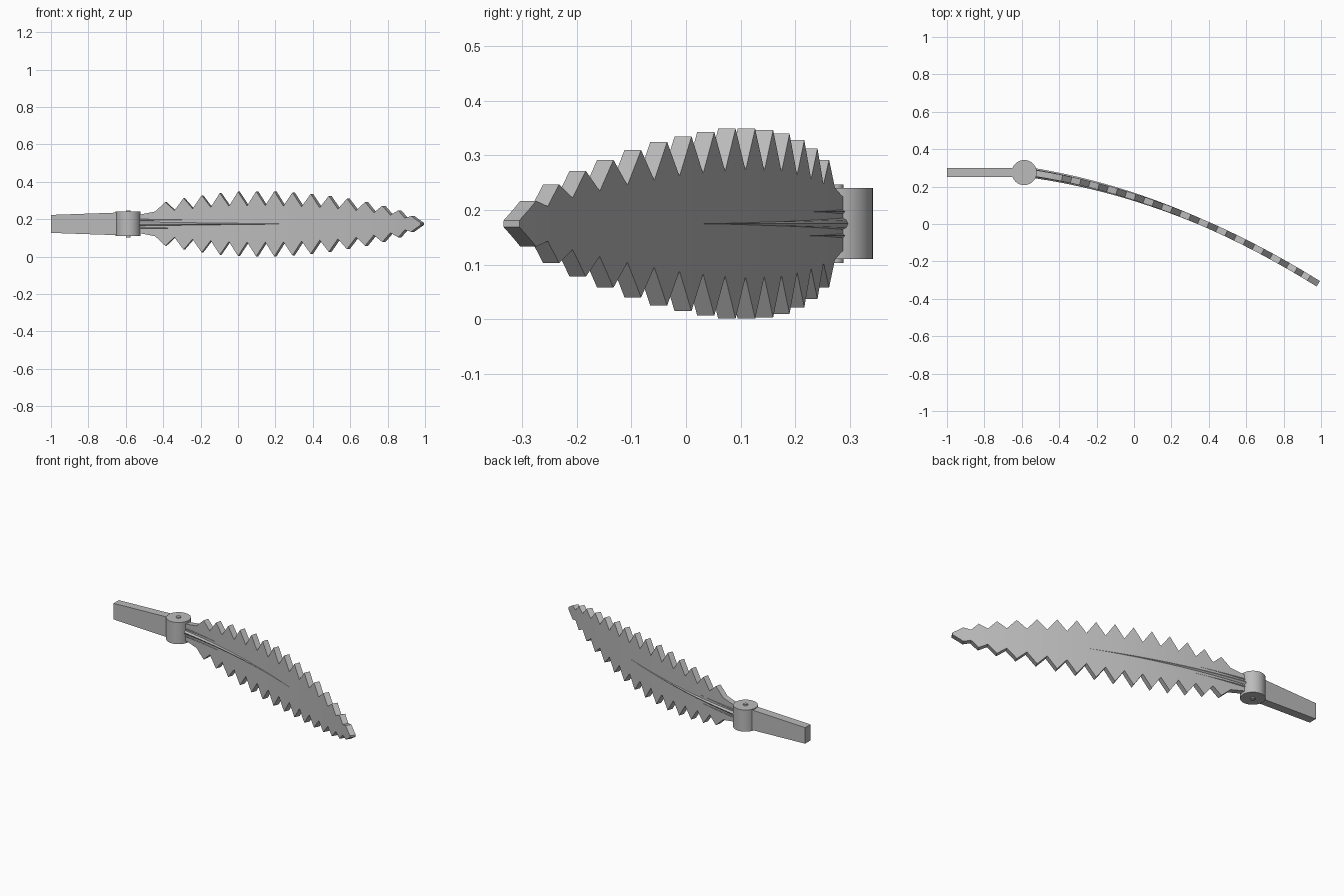
import bpy, bmesh, math
from mathutils import Vector

cube = bpy.data.objects.get("Cube")
if cube:
    bpy.data.objects.remove(cube, do_unlink=True)

MID_Z = 0.175
THICK = 0.034

grey = bpy.data.materials.new("plain grey")
grey.use_nodes = True
GREY = (0.5, 0.5, 0.5, 1)
grey.diffuse_color = GREY
grey.node_tree.nodes["Principled BSDF"].inputs["Base Color"].default_value = GREY


def spine(x):
    """Centre line of the curved leaf, with its sideways normal."""
    point = Vector((x, 0.145 - 0.32 * x - 0.154 * x * x, MID_Z))
    slope = -0.32 - 0.308 * x
    return point, Vector((-slope, 1, 0)).normalized()


def finish(name, bm, angle=25):
    bmesh.ops.recalc_face_normals(bm, faces=bm.faces)
    mesh = bpy.data.meshes.new(name)
    bm.to_mesh(mesh)
    bm.free()
    mesh.materials.append(grey)
    obj = bpy.data.objects.new(name, mesh)
    bpy.context.collection.objects.link(obj)
    bpy.ops.object.select_all(action='DESELECT')
    obj.select_set(True)
    bpy.context.view_layer.objects.active = obj
    bpy.ops.object.shade_smooth_by_angle(angle=math.radians(angle))
    return obj


def skin(name, rings, angle=25):
    """Join equal rings of points into a closed solid."""
    bm = bmesh.new()
    loops = [[bm.verts.new(p) for p in ring] for ring in rings]
    n = len(loops[0])
    for a, b in zip(loops, loops[1:]):
        for i in range(n):
            j = (i + 1) % n
            bm.faces.new((a[i], a[j], b[j], b[i]))
    bm.faces.new(loops[0])
    bm.faces.new(loops[-1])
    return finish(name, bm, angle)


# Serrated leaf: tooth tips and the notches between them
tips = [0.117, 0.138, 0.153, 0.165, 0.172, 0.174, 0.174, 0.168,
        0.16, 0.15, 0.135, 0.117, 0.097, 0.072, 0.042]
tip_x = [-0.385 + 0.0975 * i for i in range(12)] + [0.78, 0.865, 0.935]
outline = [(-0.56, 0.045), (-0.51, 0.052), (-0.44, 0.066)]
for i, (x, h) in enumerate(zip(tip_x, tips)):
    outline.append((x, h))
    if i < len(tips) - 1:
        outline.append(((x + tip_x[i + 1]) / 2, 0.28 * (h + tips[i + 1])))
outline += [(0.955, 0.027), (0.985, 0.006)]

rings = []
for x, h in outline:
    p, side = spine(x)
    rings.append([p + side * THICK / 2 * s + Vector((0, 0, h * t))
                  for s, t in ((1, 1), (1, -1), (-1, -1), (-1, 1))])
skin("serrated_leaf", rings)


def vein(name, end, offset, wide, tall):
    """Tapered rib that sinks into the leaf at its far end."""
    rings = []
    steps = 14
    for k in range(steps + 1):
        f = k / steps
        p, side = spine(-0.57 + (end + 0.57) * f)
        p.z += offset
        w = wide * (1 - f) + 0.001
        d = tall * (1 - f) + THICK / 2 * f
        rings.append([p + side * d * math.cos(a) + Vector((0, 0, w * math.sin(a)))
                      for a in (math.tau * i / 12 for i in range(12))])
    skin(name, rings, 50)


vein("middle_vein", 0.36, 0, 0.014, 0.027)
vein("upper_vein", -0.25, 0.022, 0.007, 0.021)
vein("lower_vein", -0.23, -0.022, 0.007, 0.021)


def cylinder(name, radius, height):
    bm = bmesh.new()
    bmesh.ops.create_cone(bm, cap_ends=True, segments=48, radius1=radius,
                          radius2=radius, depth=height)
    bmesh.ops.translate(bm, verts=bm.verts, vec=(-0.587, 0.275, MID_Z))
    return finish(name, bm)


# Hinge barrel and the slim pin showing at both ends
cylinder("hinge_barrel", 0.067, 0.13)
cylinder("hinge_pin", 0.013, 0.143)

# Flat stalk, widening slightly toward the hinge
skin("stalk", [[(x, 0.275 + 0.025 * s, MID_Z + h * t)
                for s, t in ((1, 1), (1, -1), (-1, -1), (-1, 1))]
               for x, h in ((-1, 0.048), (-0.6, 0.062))])
